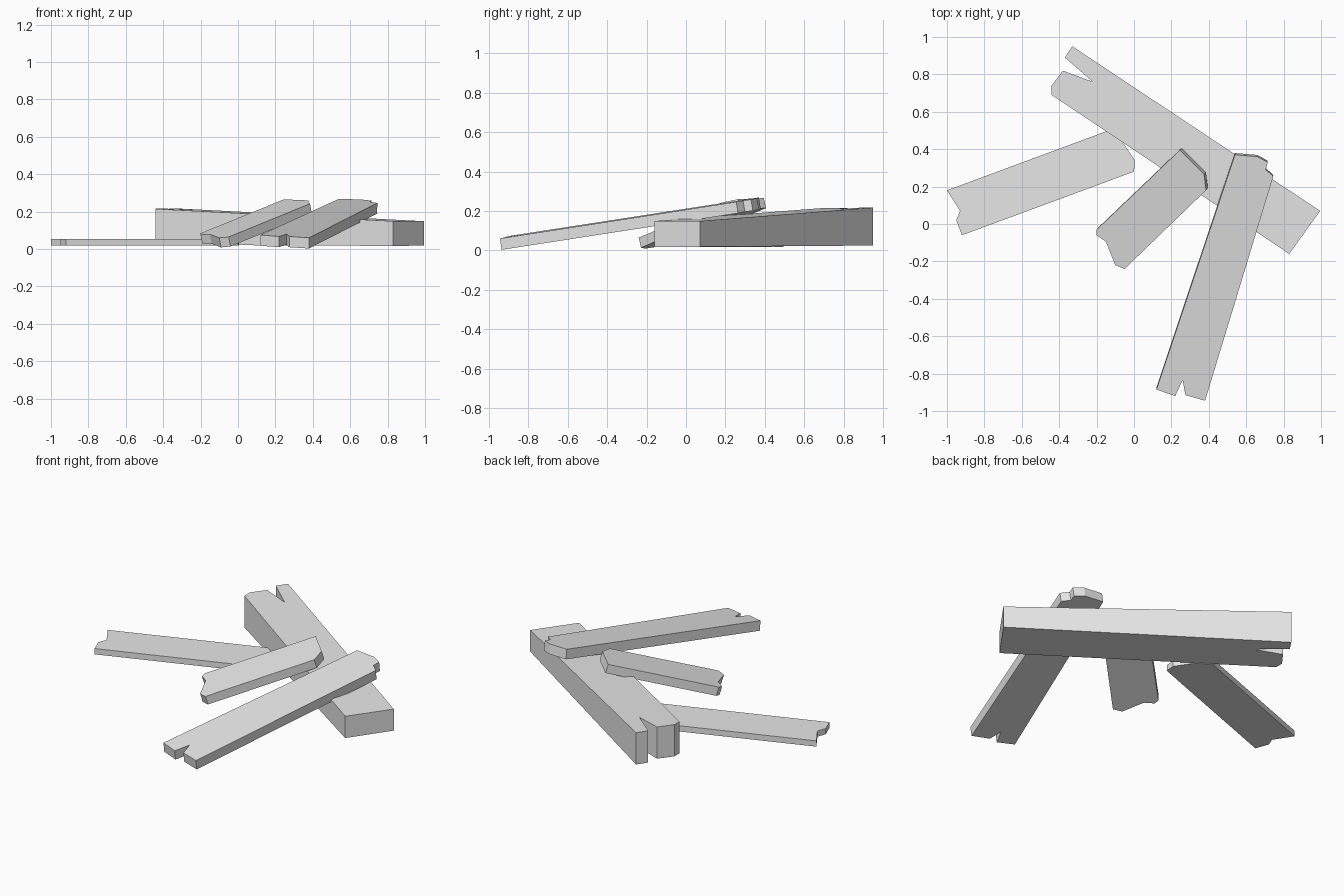
import bpy
import bmesh
from mathutils import Vector

cube = bpy.data.objects.get("Cube")
if cube:
    bpy.data.objects.remove(cube, do_unlink=True)

# One plain grey for all the timber
grey = bpy.data.materials.new("plain grey")
grey.use_nodes = True
colour = (0.8, 0.8, 0.8, 1)
grey.diffuse_color = colour
grey.node_tree.nodes["Principled BSDF"].inputs["Base Color"].default_value = colour


def height(plane, x, y):
    base, slope_x, slope_y = plane
    return base + slope_x * x + slope_y * y


def make_plank(name, outline, top, thickness=0.05, bottom=None):
    """Lay an outline on a tilted plane; go down by thickness or to a bottom plane."""
    normal = Vector((-top[1], -top[2], 1)).normalized()
    bm = bmesh.new()
    upper, lower = [], []
    for x, y in outline:
        p = Vector((x, y, height(top, x, y)))
        q = Vector((x, y, height(bottom, x, y))) if bottom else p - normal * thickness
        upper.append(bm.verts.new(p))
        lower.append(bm.verts.new(q))
    bm.faces.new(upper)
    bm.faces.new(lower[::-1])
    for i in range(len(outline)):
        j = (i + 1) % len(outline)
        bm.faces.new((upper[i], lower[i], lower[j], upper[j]))
    bmesh.ops.recalc_face_normals(bm, faces=bm.faces)
    mesh = bpy.data.meshes.new(name)
    bm.to_mesh(mesh)
    bm.free()
    mesh.materials.append(grey)
    obj = bpy.data.objects.new(name, mesh)
    bpy.context.collection.objects.link(obj)
    return obj


# Thick beam with a split end, lying flat
make_plank("split_beam",
           [(-0.33, 0.95), (-0.37, 0.89), (-0.22, 0.76), (-0.38, 0.82),
            (-0.44, 0.74), (-0.44, 0.69), (0.83, -0.16), (0.995, 0.07)],
           top=(0.182, -0.035, 0.025), bottom=(0.018, 0, 0.007))

# Thin board on the ground
make_plank("flat_board",
           [(-1, 0.18), (-0.93, 0.07), (-0.95, 0.02), (-0.92, -0.06),
            (0, 0.28), (0.005, 0.34), (-0.07, 0.45), (-0.15, 0.495)],
           top=(0.053, 0, 0), thickness=0.035)

# Short board leaning on the beam
make_plank("short_leaning_board",
           [(-0.2, -0.03), (-0.2, -0.06), (-0.15, -0.095), (-0.1, -0.22),
            (-0.05, -0.24), (0.385, 0.18), (0.375, 0.265), (0.245, 0.395)],
           top=(0.129, 0.188, 0.229), thickness=0.053)

# Long board leaning on the beam, chipped at both ends
make_plank("long_leaning_board",
           [(0.12, -0.885), (0.22, -0.92), (0.26, -0.835), (0.275, -0.915),
            (0.38, -0.945), (0.745, 0.255), (0.705, 0.29), (0.715, 0.33),
            (0.66, 0.36), (0.54, 0.37)],
           top=(0.22, -0.02, 0.161), thickness=0.058)
